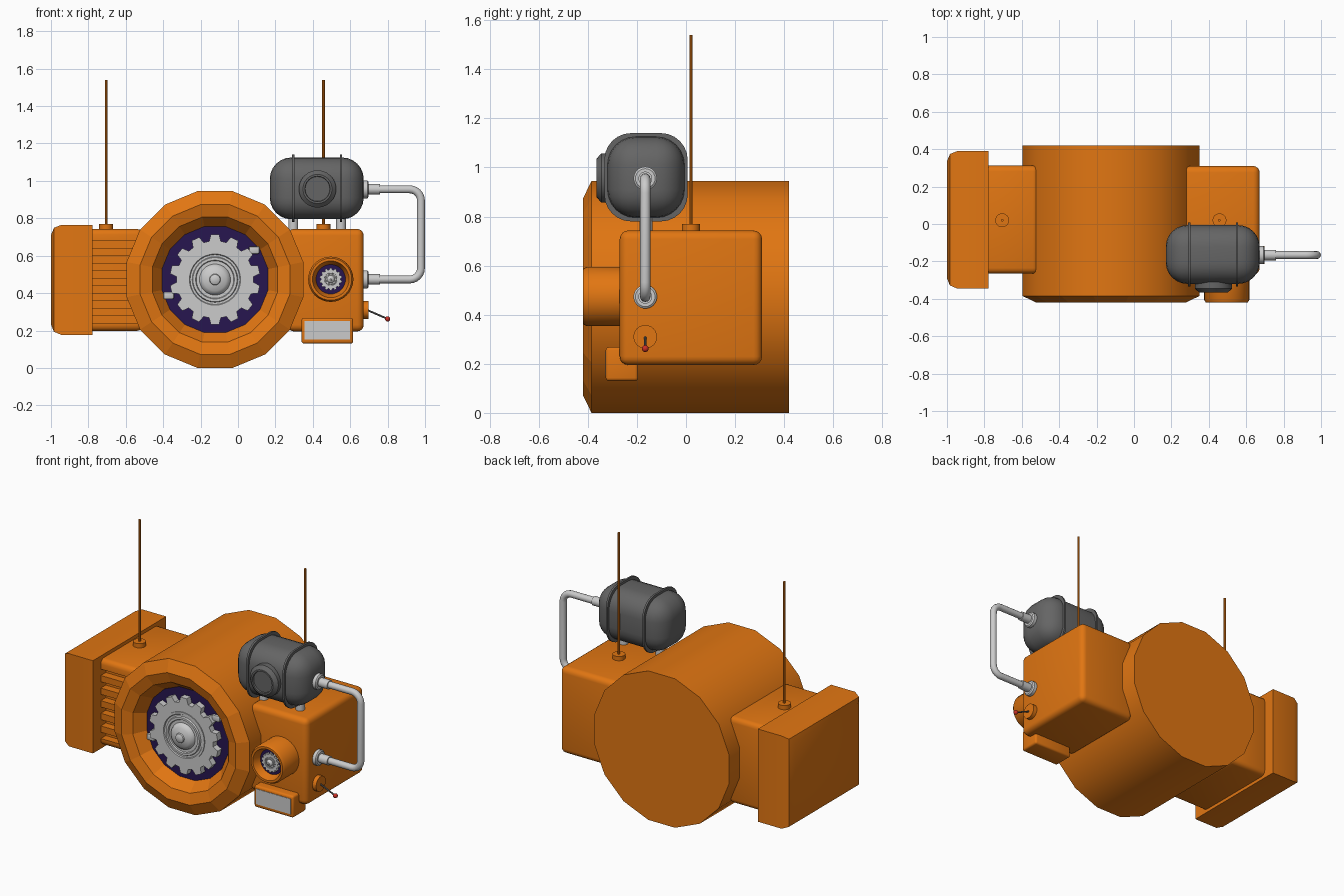
import bpy, bmesh
from math import sin, cos, pi, radians
from mathutils import Vector

if "Cube" in bpy.data.objects:
    bpy.data.objects.remove(bpy.data.objects["Cube"])


def material(name, rgb):
    m = bpy.data.materials.new(name)
    m.diffuse_color = (*rgb, 1)
    m.use_nodes = True
    m.node_tree.nodes["Principled BSDF"].inputs["Base Color"].default_value = m.diffuse_color
    return m


ORANGE = material("orange", (0.75, 0.18, 0.006))
PURPLE = material("dark_purple", (0.02, 0.008, 0.08))
DARK = material("dark_grey", (0.13, 0.13, 0.13))
RED = material("red", (0.6, 0.03, 0.02))


def finish(name, bm, mat=None, angle=35):
    bmesh.ops.recalc_face_normals(bm, faces=bm.faces)
    me = bpy.data.meshes.new(name)
    bm.to_mesh(me)
    bm.free()
    me.shade_smooth()
    me.set_sharp_from_angle(angle=radians(angle))
    ob = bpy.data.objects.new(name, me)
    bpy.context.collection.objects.link(ob)
    if mat:
        me.materials.append(mat)
    return ob


def add_cube(bm, lo, hi):
    lo, hi = Vector(lo), Vector(hi)
    vs = bmesh.ops.create_cube(bm, size=1)["verts"]
    for v in vs:
        v.co = (lo + hi) / 2 + v.co * (hi - lo)


def box(name, lo, hi, bevel=0, seg=3, mat=None, pick=lambda a, b: True):
    bm = bmesh.new()
    add_cube(bm, lo, hi)
    if bevel:
        edges = [e for e in bm.edges if pick(e.verts[0].co, e.verts[1].co)]
        bmesh.ops.bevel(bm, geom=edges, offset=bevel, segments=seg,
                        profile=0.5, affect='EDGES', clamp_overlap=True)
    return finish(name, bm, mat)


def lathe(name, profile, loc, axis="Z", n=24, phase=0.0, mat=None, angle=35):
    """Revolve (radius, height) points around an axis through loc."""
    bm = bmesh.new()
    loc = Vector(loc)

    def put(a, b, t):
        return bm.verts.new(loc + Vector({"X": (t, a, b), "Y": (a, t, b), "Z": (a, b, t)}[axis]))
    rings = []
    for r, t in profile:
        if r == 0:
            rings.append([put(0, 0, t)])
        else:
            rings.append([put(r * cos(phase + 2 * pi * i / n), r * sin(phase + 2 * pi * i / n), t)
                          for i in range(n)])
    for p, q in zip(rings, rings[1:]):
        for i in range(n):
            j = (i + 1) % n
            if len(p) == 1:
                vs = [p[0], q[j], q[i]]
            elif len(q) == 1:
                vs = [p[i], p[j], q[0]]
            else:
                vs = [p[i], p[j], q[j], q[i]]
            bm.faces.new(vs)
    return finish(name, bm, mat, angle)


def disc(name, r, a, b, loc, axis, n=24, mat=None):
    return lathe(name, [(0, a), (r, a), (r, b), (0, b)], loc, axis, n, mat=mat)


def gear(name, r_out, r_in, y0, y1, cx, cz, teeth=14):
    bm = bmesh.new()
    loop = []
    step = 2 * pi / teeth
    for k in range(teeth):
        for f, r in ((-0.34, r_in), (-0.2, r_out), (0.2, r_out), (0.34, r_in)):
            a = pi / 2 + (k + f) * step
            loop.append(bm.verts.new((cx + r * cos(a), y0, cz + r * sin(a))))
    face = bm.faces.new(loop)
    new = bmesh.ops.extrude_face_region(bm, geom=[face])["geom"]
    for v in new:
        if isinstance(v, bmesh.types.BMVert):
            v.co.y = y1
    return finish(name, bm, None, 20)


def turbine(name, cx, cz, s, y, d):
    """Toothed wheel with stepped hub; s scales radius, d scales depth, y is its back."""
    gear(name + "_gear", 0.242 * s, 0.207 * s, y, y - 0.04 * d, cx, cz)
    hub = [(0.15, -.03), (0.15, -.046), (0.137, -.046), (0.133, -.04), (0.122, -.04), (0.118, -.05),
           (0.104, -.05), (0.1, -.042), (0.083, -.042), (0.078, -.055), (0.06, -.068),
           (0.03, -.075), (0.027, -.083), (0.015, -.089), (0, -.09)]
    lathe(name + "_hub", [(r * s, t * d) for r, t in hub], (cx, y, cz), "Y", 32)


# main drum: sixteen-sided, with chamfered rim and recessed mouth
CX, CZ = -0.123, 0.4725
k = 1 / cos(pi / 16)
drum = lathe("main_drum", [(r * k, t) for r, t in
             ((0, .42), (.4725, .42), (.4725, -.385), (.40, -.42), (.335, -.40), (.283, -.33), (0, -.33))],
             (CX, 0, CZ), "Y", 16, pi / 16, ORANGE)
for p in drum.data.polygons:
    p.use_smooth = abs(p.normal.y) < 0.2
lathe("drum_lens", [(0, -.325), (.284 * k, -.325), (.284 * k, -.332), (0, -.332)],
      (CX, 0, CZ), "Y", 16, pi / 16, PURPLE)
turbine("drum", CX, CZ, 1, -0.33, 1)
# two small clips between wheel and rim
for a in (radians(37), radians(199)):
    x, z = CX + .262 * cos(a), CZ + .262 * sin(a)
    box("wheel_clip", (x - .028, -.35, z - .02), (x + .028, -.33, z + .02), .008, 2)

# left block with horizontal cooling slots
block = box("left_block", (-.82, -.265, .198), (-.51, .312, .743), .03, 3, ORANGE)
bm = bmesh.new()
for i in range(6):
    z = .255 + i * .08
    add_cube(bm, (-.9, -.4, z - .014), (-.54, -.215, z + .026))
cutter = finish("slot_cutter", bm)
cutter.hide_render = True
mod = block.modifiers.new("slots", 'BOOLEAN')
mod.object, mod.operation, mod.solver = cutter, 'DIFFERENCE', 'EXACT'
cut = bpy.data.meshes.new_from_object(block.evaluated_get(bpy.context.evaluated_depsgraph_get()))
block.modifiers.clear()
block.data = cut
cut.shade_smooth()
cut.set_sharp_from_angle(angle=radians(35))
bpy.data.objects.remove(cutter)

# left end cap, bevelled on its outer face only
box("end_cap", (-1, -.345, .177), (-.777, .39, .765), .055, 2, ORANGE,
    lambda a, b: a.x < -.99 and b.x < -.99)

# right block
box("right_block", (.265, -.27, .195), (.672, .31, .743), .035, 4, ORANGE)

# antennas
for x in (-.705, .457):
    disc("antenna_base", .037, .735, .77, (x, .02, 0), "Z", 24, ORANGE)
    disc("antenna_rod", .007, .76, 1.54, (x, .02, 0), "Z", 10, ORANGE)

# small side lens
LX, LZ = .496, .474
lathe("side_lens_housing", [(0, -.2), (.121, -.2), (.121, -.405), (.112, -.42), (.098, -.42),
                            (.078, -.37), (0, -.37)], (LX, 0, LZ), "Y", 32, mat=ORANGE)
disc("side_lens", .079, -.372, -.36, (LX, 0, LZ), "Y", 32, PURPLE)
turbine("side", LX, LZ, .25, -.37, .45)

# display box
box("display_box", (.34, -.327, .13), (.616, -.195, .268), .013, 3, ORANGE)
box("display_screen", (.356, -.33, .153), (.6, -.32, .25))

# tank with two straps and feet
TY, TZ = -.163, .96
box("tank", (.17, TY - .157, TZ - .165), (.672, TY + .157, TZ + .165), .115, 6, DARK)
for x in (.296, .551):
    box("tank_strap", (x - .006, TY - .17, TZ - .18), (x + .006, TY + .17, TZ + .18), .11, 6, DARK,
        lambda a, b: abs(a.x - b.x) > .005)
    disc("tank_foot", .026, .735, .83, (x, TY, 0), "Z", 20)
lathe("tank_port", [(0, .08), (.1, .08), (.1, -.03), (.078, -.05), (.068, -.05), (.066, -.04), (0, -.04)],
      (.425, -.315, .957), "Y", 24, mat=DARK)

# pipe loop from tank to right block
PY = -.166
pts = [(.66, .955)]
for cx, cz, a0 in ((.918, .895, 90), (.918, .533, 0)):
    for i in range(7):
        a = radians(a0 - 15 * i)
        pts.append((cx + .06 * cos(a), cz + .06 * sin(a)))
pts.append((.66, .473))
cu = bpy.data.curves.new("pipe", 'CURVE')
cu.dimensions = '3D'
cu.bevel_depth, cu.bevel_resolution = .021, 4
sp = cu.splines.new('POLY')
sp.points.add(len(pts) - 1)
for p, (x, z) in zip(sp.points, pts):
    p.co = (x, PY, z, 1)
sp.use_smooth = True
temp = bpy.data.objects.new("pipe_path", cu)
bpy.context.collection.objects.link(temp)
bpy.context.view_layer.update()
mesh = bpy.data.meshes.new_from_object(temp.evaluated_get(bpy.context.evaluated_depsgraph_get()))
bpy.data.objects.remove(temp)
bpy.context.collection.objects.link(bpy.data.objects.new("pipe", mesh))
for z in (.955, .473):
    lathe("pipe_flange", [(0, .65), (.048, .65), (.048, .692), (.04, .698), (.028, .698),
                          (.028, .76), (0, .76)], (0, PY, z), "X", 24)

# control lever with red knob
disc("lever_base", .048, .65, .698, (0, PY, .31), "X", 24, ORANGE)
bm = bmesh.new()
a, b = Vector((.69, PY, .31)), Vector((.8, PY, .262))
bmesh.ops.create_cone(bm, cap_ends=True, segments=10, radius1=.005, radius2=.005, depth=(b - a).length)
rod = finish("lever_rod", bm, DARK)
rod.location = (a + b) / 2
rod.rotation_euler = (b - a).to_track_quat('Z', 'Y').to_euler()
bm = bmesh.new()
bmesh.ops.create_uvsphere(bm, u_segments=16, v_segments=10, radius=.014)
finish("lever_knob", bm, RED).location = b
